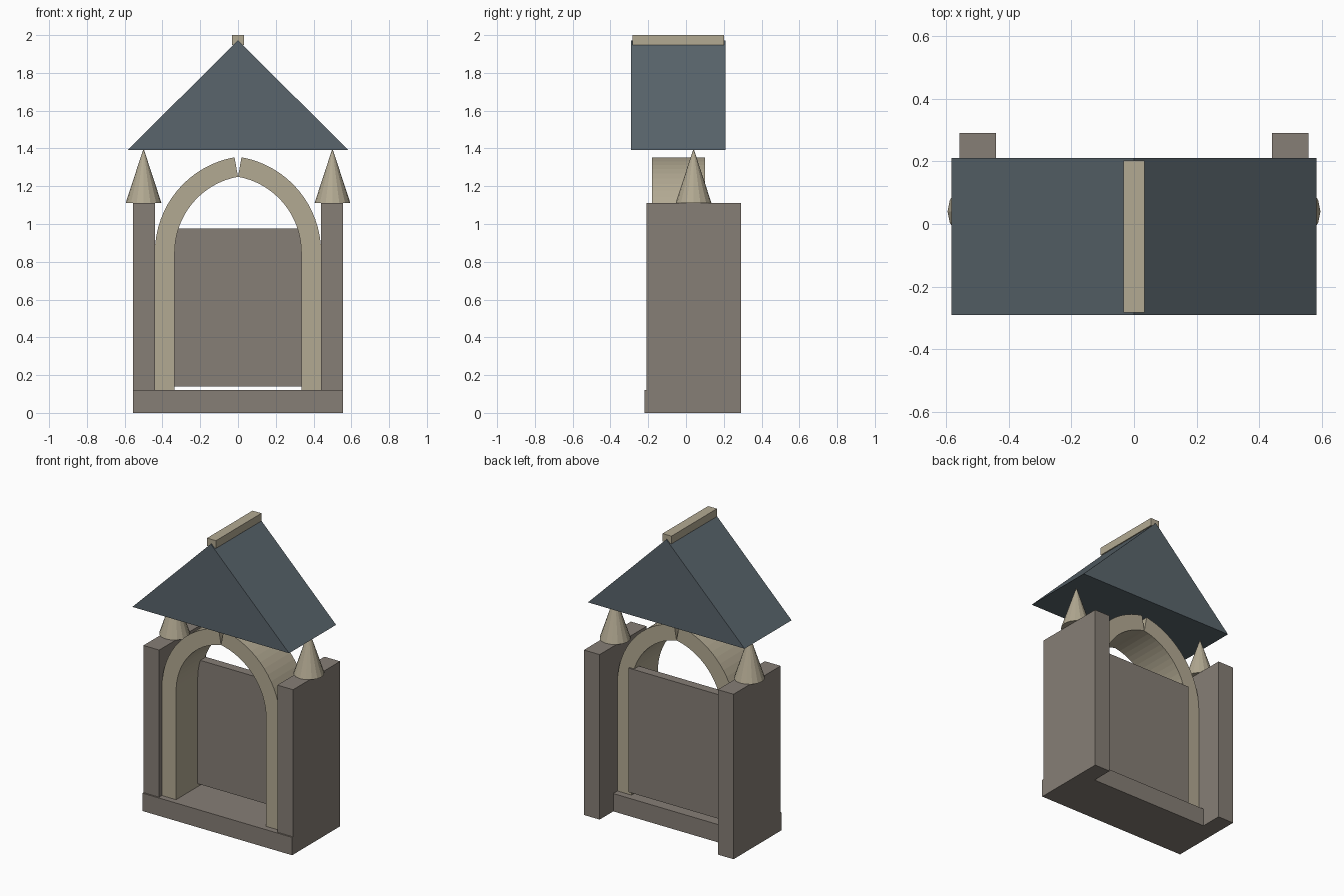
import bpy, bmesh
from math import cos, sin, atan2, hypot

if "Cube" in bpy.data.objects:
    bpy.data.objects.remove(bpy.data.objects["Cube"])


def material(name, rgb):
    m = bpy.data.materials.new(name)
    m.diffuse_color = (*rgb, 1)
    m.use_nodes = True
    m.node_tree.nodes["Principled BSDF"].inputs["Base Color"].default_value = m.diffuse_color
    return m


STONE = material("stone", (0.24, 0.21, 0.18))
TRIM = material("pale_stone", (0.45, 0.40, 0.29))
SLATE = material("slate", (0.10, 0.13, 0.15))


def finish(name, bm, mat):
    bmesh.ops.recalc_face_normals(bm, faces=bm.faces)
    me = bpy.data.meshes.new(name)
    bm.to_mesh(me)
    bm.free()
    me.materials.append(mat)
    ob = bpy.data.objects.new(name, me)
    bpy.context.collection.objects.link(ob)
    return ob


def extrude_profile(name, pts, y0, y1, mat):
    """Extrude an outline in the xz plane from y0 to y1."""
    bm = bmesh.new()
    face = bm.faces.new([bm.verts.new((x, y0, z)) for x, z in pts])
    ext = bmesh.ops.extrude_face_region(bm, geom=[face])["geom"]
    verts = [v for v in ext if isinstance(v, bmesh.types.BMVert)]
    bmesh.ops.translate(bm, verts=verts, vec=(0, y1 - y0, 0))
    return finish(name, bm, mat)


def box(name, x0, x1, y0, y1, z0, z1, mat):
    xa, xb = sorted((x0, x1))
    return extrude_profile(name, [(xa, z0), (xb, z0), (xb, z1), (xa, z1)], y0, y1, mat)


# Base slab and back panel
box("base", -0.557, 0.557, -0.22, 0.145, 0, 0.12, STONE)
box("back_panel", -0.35, 0.35, 0.05, 0.11, 0.14, 0.975, STONE)

# Pointed arch: each half is an arc centred past the middle line
SPRING, RISE, INNER, THICK, STEPS = 0.85, 0.40, 0.335, 0.105, 16
offset = (RISE ** 2 - INNER ** 2) / (2 * INNER)
radius = INNER + offset
sweep = atan2(RISE, offset)
assert abs(hypot(offset, RISE) - radius) < 1e-6

for side, label in ((-1, "left"), (1, "right")):
    # Buttress pier with a pinnacle
    box(f"{label}_pier", side * 0.44, side * 0.557, -0.21, 0.29, 0, 1.11, STONE)
    bm = bmesh.new()
    bmesh.ops.create_cone(bm, cap_ends=True, segments=16, radius1=0.095,
                          radius2=0, depth=0.29)
    bmesh.ops.translate(bm, verts=bm.verts, vec=(side * 0.50, 0.04, 1.255))
    finish(f"{label}_pinnacle", bm, TRIM)

    # Arch jamb
    box(f"{label}_jamb", side * INNER, side * (INNER + THICK), -0.18, 0.10,
        0.12, SPRING, TRIM)

    # Arch stones
    bm = bmesh.new()
    rings = []
    for i in range(STEPS + 1):
        a = sweep * i / STEPS
        rings.append([bm.verts.new((side * (r * cos(a) - offset), y, SPRING + r * sin(a)))
                      for r, y in ((radius, -0.18), (radius + THICK, -0.18),
                                   (radius + THICK, 0.10), (radius, 0.10))])
    for p, q in zip(rings, rings[1:]):
        for k in range(4):
            n = (k + 1) % 4
            bm.faces.new((p[k], p[n], q[n], q[k]))
    bm.faces.new(rings[0])
    bm.faces.new(rings[-1])
    finish(f"{label}_arch", bm, TRIM)

# Gable roof and ridge cap
extrude_profile("roof", [(-0.583, 1.393), (0.583, 1.393), (0, 1.972)], -0.29, 0.21, SLATE)
box("ridge_cap", -0.033, 0.033, -0.282, 0.202, 1.948, 2.0, TRIM)
